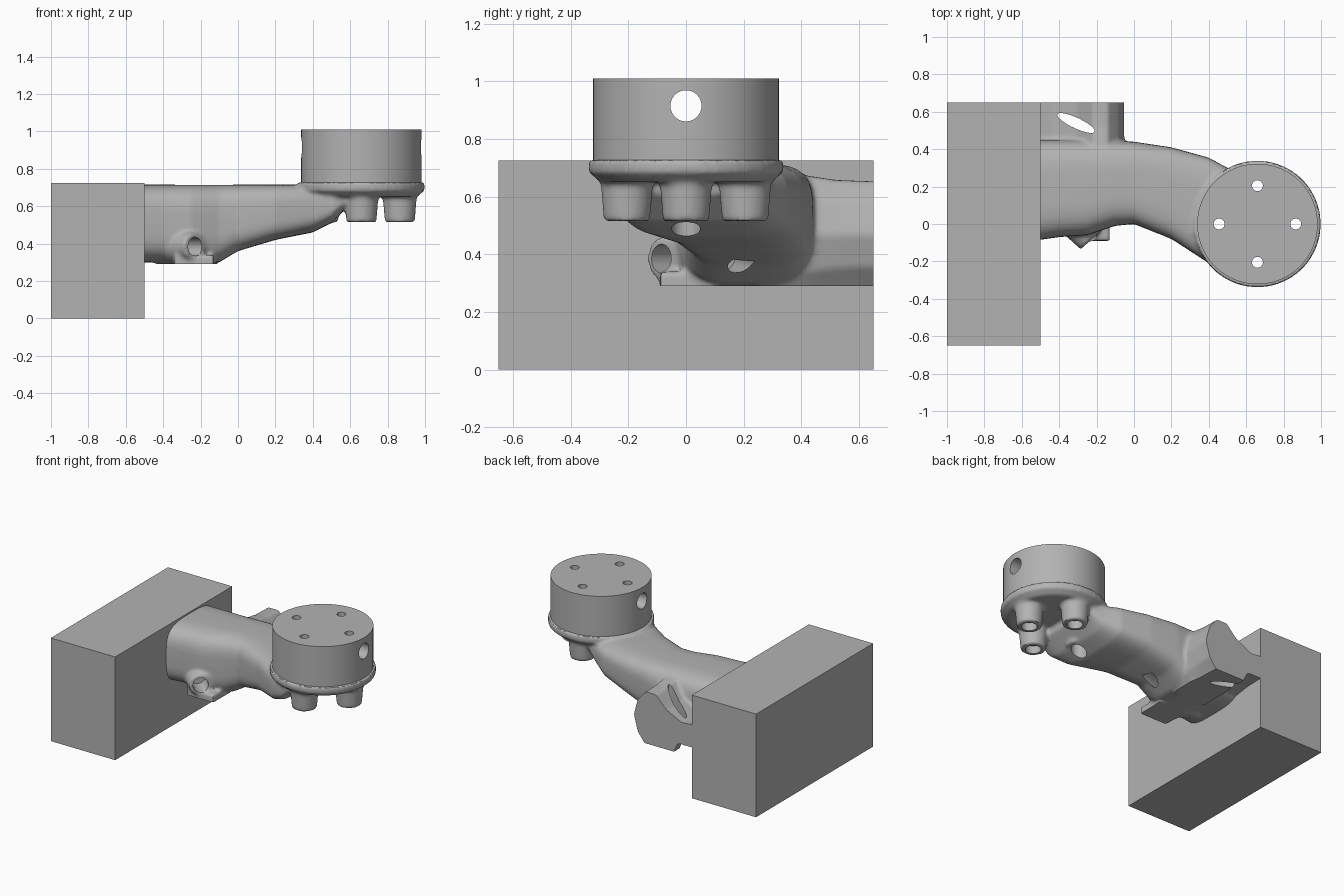
import bpy, bmesh, math
from mathutils import Vector, Matrix

if "Cube" in bpy.data.objects:
    bpy.data.objects.remove(bpy.data.objects["Cube"])

grey = bpy.data.materials.new("plain grey")
grey.use_nodes = True
colour = (0.45, 0.45, 0.45, 1)
grey.diffuse_color = colour
grey.node_tree.nodes["Principled BSDF"].inputs["Base Color"].default_value = colour


def make(name, bm):
    bmesh.ops.recalc_face_normals(bm, faces=bm.faces)
    mesh = bpy.data.meshes.new(name)
    bm.to_mesh(mesh)
    bm.free()
    mesh.materials.append(grey)
    ob = bpy.data.objects.new(name, mesh)
    bpy.context.collection.objects.link(ob)
    return ob


def add_box(bm, low, high):
    low, high = Vector(low), Vector(high)
    m = Matrix.Translation((low + high) / 2) @ Matrix.Diagonal((*(high - low), 1))
    bmesh.ops.create_cube(bm, size=1, matrix=m)


def add_rod(bm, start, end, r1, r2=None, sides=48):
    start, end = Vector(start), Vector(end)
    turn = (end - start).to_track_quat('Z', 'Y').to_matrix().to_4x4()
    bmesh.ops.create_cone(bm, cap_ends=True, segments=sides, radius1=r1,
                          radius2=r1 if r2 is None else r2, depth=(end - start).length,
                          matrix=Matrix.Translation((start + end) / 2) @ turn)


def add_loft(bm, rings):
    loops = [[bm.verts.new(p) for p in ring] for ring in rings]
    n = len(loops[0])
    for a, b in zip(loops, loops[1:]):
        for i in range(n):
            j = (i + 1) % n
            bm.faces.new((a[i], a[j], b[j], b[i]))
    bm.faces.new(loops[0])
    bm.faces.new(loops[-1])


def bake(ob):
    dg = bpy.context.evaluated_depsgraph_get()
    mesh = bpy.data.meshes.new_from_object(ob.evaluated_get(dg))
    ob.modifiers.clear()
    ob.data = mesh


def cut(ob, builders):
    helpers = []
    for add, args in builders:
        bm = bmesh.new()
        add(bm, *args)
        helper = make("cutter", bm)
        helper.hide_render = True
        mod = ob.modifiers.new("cut", 'BOOLEAN')
        mod.operation, mod.solver, mod.object = 'DIFFERENCE', 'EXACT', helper
        helpers.append(helper)
    bake(ob)
    for helper in helpers:
        bpy.data.objects.remove(helper)


def smooth(ob, angle):
    bpy.ops.object.select_all(action='DESELECT')
    ob.select_set(True)
    bpy.context.view_layer.objects.active = ob
    bpy.ops.object.shade_smooth_by_angle(angle=math.radians(angle))


# Mounting block
bm = bmesh.new()
add_box(bm, (-1, -0.65, 0), (-0.5, 0.65, 0.725))
make("mounting_block", bm)

# Arm: rounded sections along x as (x, y low, y high, z low, z high)
sections = [(-0.54, -0.09, 0.45, 0.30, 0.715), (-0.4, -0.07, 0.45, 0.30, 0.715),
            (-0.25, -0.06, 0.45, 0.28, 0.715), (-0.1, -0.01, 0.445, 0.30, 0.715),
            (0, 0, 0.44, 0.36, 0.715), (0.2, -0.08, 0.41, 0.42, 0.715),
            (0.4, -0.21, 0.355, 0.46, 0.715), (0.5, -0.26, 0.30, 0.51, 0.71),
            (0.6, -0.25, 0.26, 0.61, 0.70)]


def section(x, y0, y1, z0, z1, n=40, power=0.55):
    ring = []
    for i in range(n):
        c, s = math.cos(math.tau * i / n), math.sin(math.tau * i / n)
        ring.append((x, (y0 + y1) / 2 + (y1 - y0) / 2 * math.copysign(abs(c) ** power, c),
                     (z0 + z1) / 2 + (z1 - z0) / 2 * math.copysign(abs(s) ** power, s)))
    return ring


bm = bmesh.new()
add_loft(bm, [section(*s) for s in sections])

# Rear lobe: side profile (x, z) run back past the flat rear cut
lobe = [(-0.54, 0.52), (-0.42, 0.51), (-0.3, 0.57), (-0.22, 0.65), (-0.14, 0.65),
        (-0.08, 0.58), (-0.05, 0.47), (-0.08, 0.36), (-0.15, 0.27), (-0.35, 0.27),
        (-0.39, 0.36), (-0.54, 0.36)]
add_loft(bm, [[(x, y, 0.5 + (z - 0.5) * k) for x, z in lobe]
              for y, k in ((0.25, 1.1), (0.42, 1.15), (0.52, 1.05), (0.72, 1))])

# Angled front screw boss and its foot
add_rod(bm, (-0.23, -0.085, 0.385), (-0.42, 0.12, 0.385), 0.075, 0.1)
add_box(bm, (-0.34, -0.09, 0.26), (-0.13, 0.1, 0.34))

# Flange under the cup and the four screw bosses
hub = Vector((0.66, 0, 0))
add_rod(bm, hub + Vector((0, 0, 0.65)), hub + Vector((0, 0, 0.685)), 0.295, 0.338, 96)
add_rod(bm, hub + Vector((0, 0, 0.68)), hub + Vector((0, 0, 0.728)), 0.338, None, 96)
spots = [hub + Vector((0.205 * math.cos(a), 0.205 * math.sin(a), 0))
         for a in (0, math.pi / 2, math.pi, math.pi * 1.5)]
for p in spots:
    add_rod(bm, p + Vector((0, 0, 0.515)), p + Vector((0, 0, 0.7)), 0.08, 0.095)
bracket = make("organic_bracket", bm)

# Fuse and soften, then machine the flats and holes
remesh = bracket.modifiers.new("fuse", 'REMESH')
remesh.mode, remesh.voxel_size = 'VOXEL', 0.011
soften = bracket.modifiers.new("soften", 'SMOOTH')
soften.factor, soften.iterations = 0.5, 7
bake(bracket)

up = Vector((0, 0, 1))
bolt_holes = [(add_rod, (p + up * 0.4, p + up * 1.1, 0.029)) for p in spots]
sinks = [(add_rod, (p + up * 0.4, p + up * 0.57, 0.05)) for p in spots]
cut(bracket, bolt_holes + sinks + [
    (add_box, ((-0.7, 0.65, 0), (0.2, 0.9, 0.9))),
    (add_box, ((-0.7, -0.3, 0.1), (0.1, 0.9, 0.29))),
    (add_box, ((-0.7, -0.3, 0.1), (-0.501, 0.9, 0.9))),
    (add_rod, ((-0.16, -0.16, 0.385), (-0.32, 0.01, 0.385), 0.05)),
    (add_rod, ((0.06, 0.2, 0.37), (-0.2, 0.13, 0.385), 0.04)),
    (add_loft, ([[(-0.31 + 0.1 * math.cos(t) - 0.01 * math.sin(t),
                   0.54 - 0.04 * math.cos(t) + 0.035 * math.sin(t), z)
                  for t in (math.tau * i / 32 for i in range(32))]
                 for z in (0.2, 0.8)],)),
])
bracket.data.materials.clear()
bracket.data.materials.append(grey)
smooth(bracket, 40)

# Round cup with a cross hole and four bolt holes
bm = bmesh.new()
add_rod(bm, hub + up * 0.715, hub + up * 1.01, 0.322, None, 96)
cup = make("round_cup", bm)
cut(cup, bolt_holes + [(add_rod, ((0.2, 0, 0.915), (1.1, 0, 0.915), 0.054))])
cup.data.materials.clear()
cup.data.materials.append(grey)
smooth(cup, 30)
